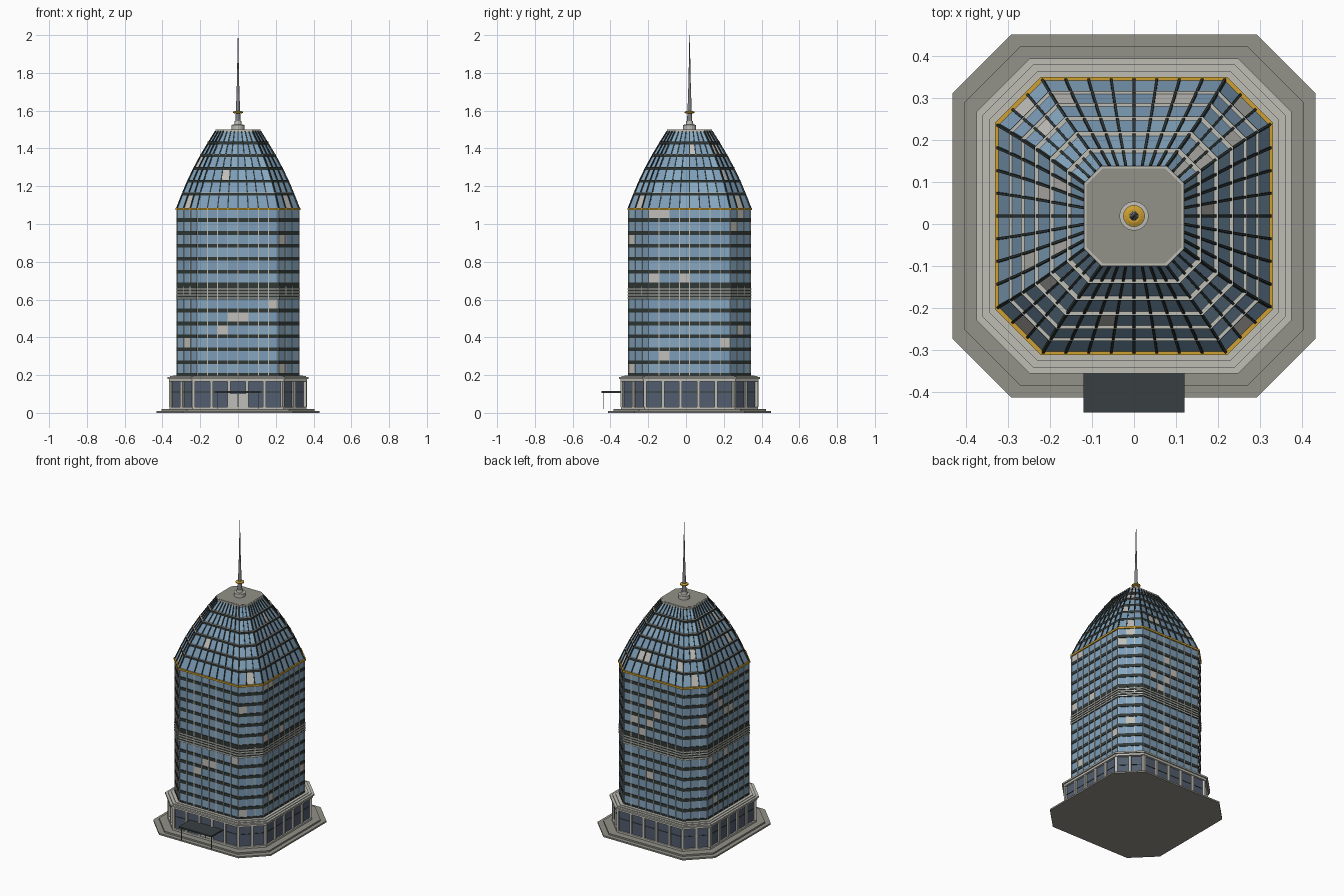
import bpy, bmesh, math, random
from mathutils import Vector

if "Cube" in bpy.data.objects:
    bpy.data.objects.remove(bpy.data.objects["Cube"])

random.seed(7)
CY = 0.019          # tower axis in y (the canopy sticks out at the front)


def mat(name, r, g, b):
    m = bpy.data.materials.new(name)
    lin = lambda v: ((v / 255 + 0.055) / 1.055) ** 2.4
    m.diffuse_color = (lin(r), lin(g), lin(b), 1)
    m.use_nodes = True
    m.node_tree.nodes["Principled BSDF"].inputs["Base Color"].default_value = m.diffuse_color
    return m


STONE = mat("pale_stone", 190, 189, 181)
PAVING = mat("grey_paving", 146, 145, 137)
SPANDREL = mat("dark_spandrel", 48, 56, 54)
GLASS = mat("blue_glass", 124, 157, 184)
GLASS2 = mat("light_blue_glass", 134, 167, 192)
BLIND = mat("pale_window", 192, 191, 186)
SHOP = mat("slate_glass", 82, 93, 110)
GOLD = mat("gold_trim", 205, 160, 50)
METAL = mat("grey_metal", 128, 131, 134)
CANOPY = mat("canopy_dark", 56, 64, 65)


def octagon(h, c, z):
    """Chamfered square, half width h and corner cut c, counter-clockwise from the front."""
    f = h - c
    pts = [(-f, -h), (f, -h), (h, -f), (h, f), (f, h), (-f, h), (-h, f), (-h, -f)]
    return [Vector((x, y + CY, z)) for x, y in pts]


def finish(name, bm, *mats):
    me = bpy.data.meshes.new(name)
    bm.to_mesh(me)
    bm.free()
    for m in mats:
        me.materials.append(m)
    ob = bpy.data.objects.new(name, me)
    bpy.context.collection.objects.link(ob)
    return ob


def add_loft(bm, sections):
    rings = [[bm.verts.new(p) for p in octagon(*s)] for s in sections]
    bm.faces.new(rings[0][::-1])
    bm.faces.new(rings[-1])
    for a, b in zip(rings, rings[1:]):
        for i in range(8):
            j = (i + 1) % 8
            bm.faces.new((a[i], a[j], b[j], b[i]))


def slabs(name, m, *items):
    """Stack of octagonal slabs: (half, cut, z0, z1)."""
    bm = bmesh.new()
    for h, c, z0, z1 in items:
        add_loft(bm, [(h, c, z0), (h, c, z1)])
    return finish(name, bm, m)


def add_bar(bm, p, q, out, w, d):
    """Rectangular bar from p to q, standing d proud along out."""
    side = (q - p).cross(out).normalized() * w / 2
    o = out.normalized() * d
    a, b = [[bm.verts.new(e + s) for s in (-side - o, side - o, side + o, -side + o)] for e in (p, q)]
    bm.faces.new(a[::-1])
    bm.faces.new(b)
    for i in range(4):
        j = (i + 1) % 4
        bm.faces.new((a[i], a[j], b[j], b[i]))
    bmesh.ops.recalc_face_normals(bm, faces=bm.faces[:])


def box(name, m, x0, x1, y0, y1, z0, z1):
    bm = bmesh.new()
    bmesh.ops.create_cube(bm, size=1)
    for v in bm.verts:
        v.co = Vector(((x0 + x1) / 2 + v.co.x * (x1 - x0), (y0 + y1) / 2 + v.co.y * (y1 - y0),
                       (z0 + z1) / 2 + v.co.z * (z1 - z0)))
    return finish(name, bm, m)


def curtain_wall(name, levels, bays, corner_blinds=False):
    """Glass panes between successive octagons, tinted at random."""
    bm = bmesh.new()
    for t, (lo, hi) in enumerate(zip(levels, levels[1:])):
        a, b = octagon(*lo), octagon(*hi)
        for i in range(8):
            j, n = (i + 1) % 8, bays[i % 2]
            for k in range(n):
                s, e = k / n, (k + 1) / n
                f = bm.faces.new([bm.verts.new(v) for v in (
                    a[i].lerp(a[j], s), a[i].lerp(a[j], e), b[i].lerp(b[j], e), b[i].lerp(b[j], s))])
                r = random.random()
                f.material_index = 2 if r < 0.045 else 1 if r < 0.35 else 0
                if corner_blinds and t == 0 and i % 2 and k == 1:
                    f.material_index = 2
    return finish(name, bm, GLASS, GLASS2, BLIND)


def mullions(name, m, levels, bays, w, d):
    """Bars along every bay line of a curtain wall."""
    bm = bmesh.new()
    for lo, hi in zip(levels, levels[1:]):
        a, b = octagon(*lo), octagon(*hi)
        for i in range(8):
            j, n = (i + 1) % 8, bays[i % 2]
            out = (a[j] - a[i]).cross(b[i] - a[i])
            for k in range(n):
                add_bar(bm, a[i].lerp(a[j], k / n), b[i].lerp(b[j], k / n), out, w, d)
    return finish(name, bm, m)


def lathe(name, m, profile, n=16):
    bm = bmesh.new()
    rings = [[bm.verts.new((r * math.cos(2 * math.pi * i / n), CY + r * math.sin(2 * math.pi * i / n), z))
              for i in range(n)] for r, z in profile]
    bm.faces.new(rings[0][::-1])
    bm.faces.new(rings[-1])
    for a, b in zip(rings, rings[1:]):
        for i in range(n):
            bm.faces.new((a[i], a[(i + 1) % n], b[(i + 1) % n], b[i])).smooth = False
    return finish(name, bm, m)


# Plinth steps
slabs("plinth", PAVING, (0.431, 0.14, 0, 0.01), (0.404, 0.135, 0.01, 0.02))

# Podium: slate glass, stone base, piers, cornice and parapet
slabs("podium_glass", SHOP, (0.352, 0.119, 0.02, 0.18))
slabs("podium_trim", STONE, (0.362, 0.122, 0.02, 0.032), (0.366, 0.122, 0.166, 0.18),
      (0.374, 0.126, 0.18, 0.19), (0.36, 0.121, 0.19, 0.195), (0.344, 0.115, 0.195, 0.199))
POD = [(0.354, 0.119, 0.03), (0.354, 0.119, 0.168)]
mullions("podium_piers", STONE, POD, (5, 2), 0.016, 0.008)
slabs("podium_transom", SPANDREL, (0.354, 0.119, 0.108, 0.112))

# Entrance: doors, canopy and its posts
FRONT = CY - 0.352
box("entrance_doors", BLIND, -0.052, 0.052, FRONT - 0.006, FRONT, 0.02, 0.1)
box("door_split", SPANDREL, -0.003, 0.003, FRONT - 0.009, FRONT, 0.02, 0.1)
box("canopy", CANOPY, -0.12, 0.12, -0.448, FRONT, 0.106, 0.115)
for s in (-1, 1):
    box("canopy_post", METAL, s * 0.11 - 0.002, s * 0.11 + 0.002, -0.438, -0.434, 0.02, 0.107)

# Tower shaft
H, C, Z0, Z1, FLOORS = 0.322, 0.106, 0.19, 1.08, 13
STEP = (Z1 - Z0) / FLOORS
floors = [(H, C, Z0 + STEP * i) for i in range(FLOORS + 1)]
curtain_wall("tower_glass", floors, (8, 3))
mullions("tower_mullions", STONE, [floors[0], floors[-1]], (8, 3), 0.0045, 0.004)
slabs("tower_spandrels", SPANDREL, *[(H + 0.0035, C + 0.001, z, z + 0.02) for _, _, z in floors[:-1]])

# Plant floor with pale louvres
zl = floors[6][2]
slabs("louvre_backing", SPANDREL, (H + 0.003, C + 0.001, zl, zl + STEP))
slabs("louvres", STONE, *[(H + 0.006, C + 0.002, zl + 0.004 + 0.016 * i, zl + 0.011 + 0.016 * i) for i in range(4)])

# Gold band under the crown
slabs("gold_band", GOLD, (0.33, 0.109, 1.073, 1.085))

# Tapering crown in six tiers, slightly convex
tiers = []
for i in range(7):
    t = i / 6
    tiers.append((H - 0.205 * t + 0.016 * math.sin(math.pi * t), C - 0.066 * t, 1.083 + 0.407 * t))
curtain_wall("crown_glass", tiers, (8, 3), True)
mullions("crown_mullions", SPANDREL, tiers, (8, 3), 0.006, 0.005)
slabs("crown_bands", SPANDREL, *[(h + 0.001, c, z, z + 0.014) for h, c, z in tiers[1:-1]])
slabs("crown_ledges", STONE, *[(h, c, z + 0.014, z + 0.0155) for h, c, z in tiers[1:-1]])

# Roof cap
slabs("roof_rim", STONE, (0.119, 0.041, 1.485, 1.499))
slabs("roof_deck", PAVING, (0.113, 0.039, 1.49, 1.5005))

# Spire
lathe("spire_base", STONE, [(0.035, 1.5), (0.035, 1.525), (0.02, 1.526), (0.018, 1.545)])
lathe("spire", METAL, [(0.014, 1.54), (0.011, 1.6), (0.006, 1.75), (0.001, 2.0)], 12)
lathe("spire_gold_ring", GOLD, [(0.016, 1.584), (0.026, 1.588), (0.026, 1.594), (0.016, 1.598)])
